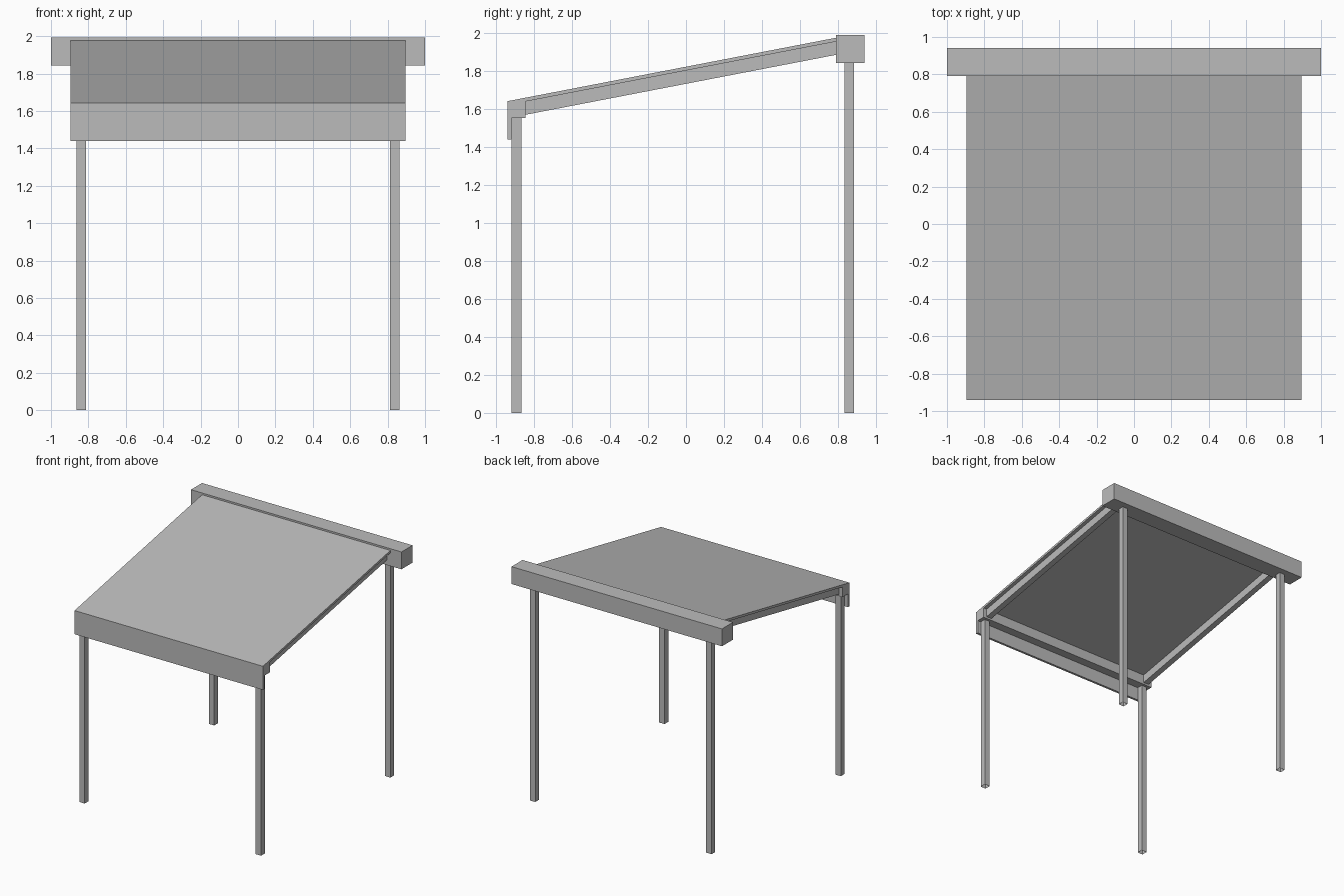
import bpy
import bmesh

cube = bpy.data.objects.get("Cube")
if cube:
    bpy.data.objects.remove(cube, do_unlink=True)

# Single grey finish
grey = bpy.data.materials.new("light_grey")
grey.use_nodes = True
colour = (0.5, 0.5, 0.5, 1)
grey.diffuse_color = colour
grey.node_tree.nodes["Principled BSDF"].inputs["Base Color"].default_value = colour


def extrude_profile(name, profile, x0, x1, open_bottom=False):
    """Extrude a side profile of (y, z) points from x0 to x1."""
    bm = bmesh.new()
    face = bm.faces.new([bm.verts.new((x0, y, z)) for y, z in profile])
    result = bmesh.ops.extrude_face_region(bm, geom=[face], use_keep_orig=True)
    moved = [v for v in result["geom"] if isinstance(v, bmesh.types.BMVert)]
    bmesh.ops.translate(bm, verts=moved, vec=(x1 - x0, 0, 0))
    bmesh.ops.recalc_face_normals(bm, faces=bm.faces[:])
    if open_bottom:
        base = [f for f in bm.faces if f.normal.z < -0.9]
        bmesh.ops.delete(bm, geom=base, context="FACES")
    mesh = bpy.data.meshes.new(name)
    bm.to_mesh(mesh)
    bm.free()
    mesh.materials.append(grey)
    obj = bpy.data.objects.new(name, mesh)
    bpy.context.collection.objects.link(obj)
    return obj


def rect(y0, y1, z0, z1):
    return [(y0, z0), (y1, z0), (y1, z1), (y0, z1)]


FRONT, BACK, HALF = -0.94, 0.79, 0.895
THICK = 0.02


def roof_top(y):
    return 1.643 + (y - FRONT) * 0.193


def roof_under(y):
    return roof_top(y) - THICK


# Sloping roof sheet folded down into the front fascia
fold = FRONT + THICK
extrude_profile("roof_and_fascia", [
    (FRONT, 1.44), (fold, 1.44), (fold, roof_under(fold)),
    (BACK, roof_under(BACK)), (BACK, roof_top(BACK)), (FRONT, roof_top(FRONT)),
], -HALF, HALF)

# Beams across the front and back
BEAM_BACK = -0.845
extrude_profile("front_beam", [
    (fold, 1.555), (BEAM_BACK, 1.555),
    (BEAM_BACK, roof_under(BEAM_BACK)), (fold, roof_under(fold)),
], -HALF, HALF)
extrude_profile("back_beam", rect(BACK, 0.94, 1.843, 1.992), -1, 1)

# Rafters and posts on both sides
DEPTH = 0.07
rafter = [
    (BEAM_BACK, roof_under(BEAM_BACK) - DEPTH), (BACK, roof_under(BACK) - DEPTH),
    (BACK, roof_under(BACK)), (BEAM_BACK, roof_under(BEAM_BACK)),
]
for side, sign in (("left", 1), ("right", -1)):
    inner, outer = 0.812 * sign, 0.863 * sign
    extrude_profile(f"{side}_rafter", rafter, inner, outer)
    extrude_profile(f"{side}_front_post", rect(-0.92, -0.868, 0, 1.555), inner, outer, True)
    extrude_profile(f"{side}_back_post", rect(0.836, 0.886, 0, 1.843), inner, outer, True)
